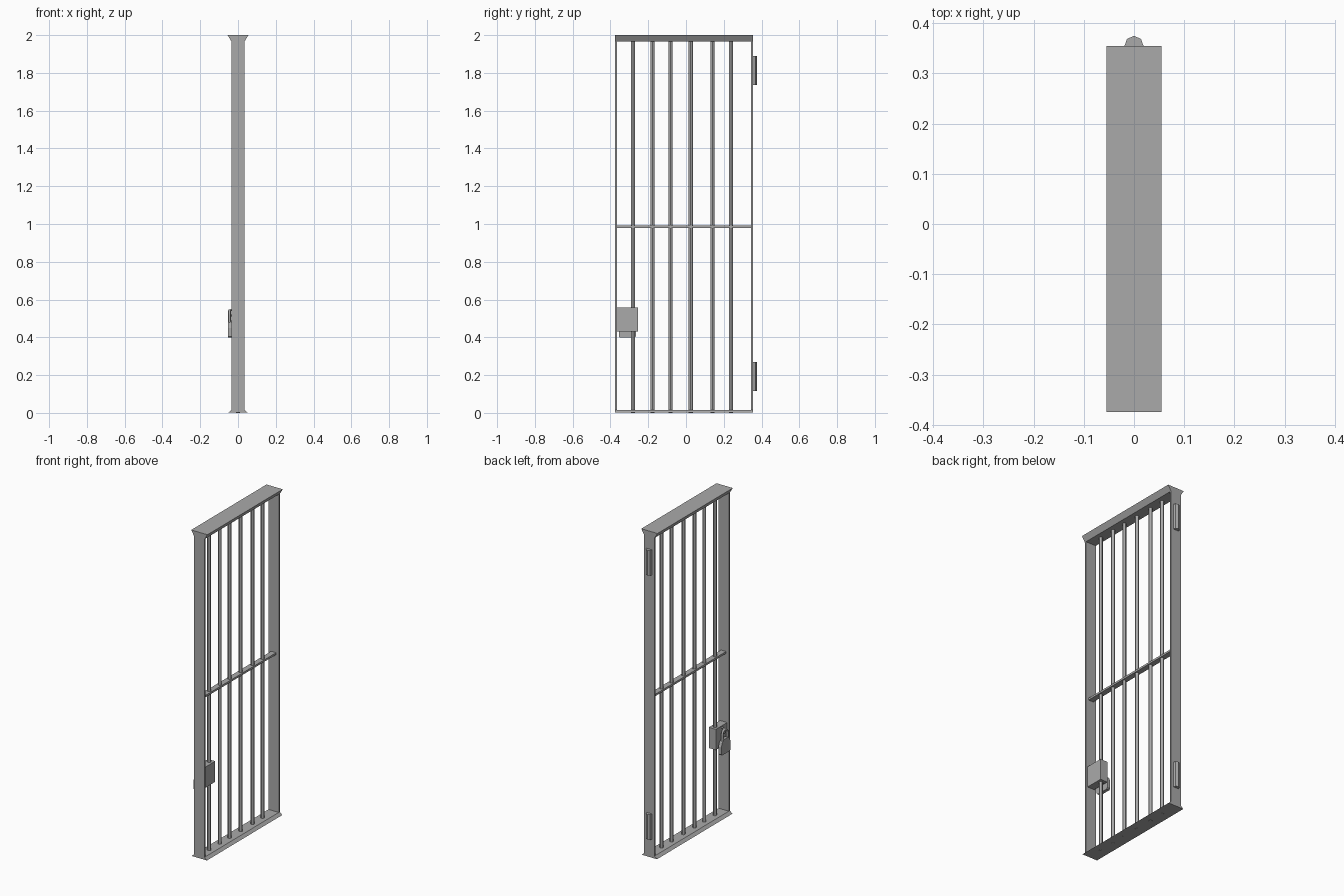
import bpy, math
from mathutils import Vector

cube = bpy.data.objects.get("Cube")
if cube:
    bpy.data.objects.remove(cube, do_unlink=True)

# One plain iron colour
iron = bpy.data.materials.new("iron_grey")
iron.use_nodes = True
iron.diffuse_color = (0.4, 0.4, 0.4, 1)
iron.node_tree.nodes["Principled BSDF"].inputs["Base Color"].default_value = iron.diffuse_color

AXES = {"x": lambda a, b, t: (t, a, b),
        "y": lambda a, b, t: (a, t, b),
        "z": lambda a, b, t: (a, b, t)}


def prism(name, profile, axis, start, end):
    """Extrude a flat profile along an axis."""
    n = len(profile)
    place = AXES[axis]
    verts = [place(a, b, t) for t in (start, end) for a, b in profile]
    faces = [list(range(n))[::-1], list(range(n, 2 * n))]
    faces += [(i, (i + 1) % n, n + (i + 1) % n, n + i) for i in range(n)]
    mesh = bpy.data.meshes.new(name)
    mesh.from_pydata(verts, [], faces)
    mesh.materials.append(iron)
    obj = bpy.data.objects.new(name, mesh)
    bpy.context.collection.objects.link(obj)
    bpy.context.view_layer.objects.active = obj
    bpy.ops.object.select_all(action='DESELECT')
    obj.select_set(True)
    bpy.ops.object.mode_set(mode='EDIT')
    bpy.ops.mesh.select_all(action='SELECT')
    bpy.ops.mesh.normals_make_consistent(inside=False)
    bpy.ops.object.mode_set(mode='OBJECT')
    return obj


def box(name, x0, x1, y0, y1, z0, z1):
    return prism(name, [(x0, y0), (x1, y0), (x1, y1), (x0, y1)], "z", z0, z1)


def rod(name, points, radius):
    """Round rod bent along a path."""
    curve = bpy.data.curves.new(name, 'CURVE')
    curve.dimensions = '3D'
    curve.bevel_depth = radius
    curve.bevel_resolution = 2
    curve.use_fill_caps = True
    line = curve.splines.new('POLY')
    line.points.add(len(points) - 1)
    for p, co in zip(line.points, points):
        p.co = (*co, 1)
    curve.materials.append(iron)
    obj = bpy.data.objects.new(name, curve)
    bpy.context.collection.objects.link(obj)
    return obj


FRONT, BACK = -0.375, 0.355
HALF = 0.035

# Frame: flared top and bottom rails, flat side posts
prism("top_rail", [(-HALF, 1.967), (HALF, 1.967), (0.055, 2), (-0.055, 2)], "y", FRONT, BACK)
prism("bottom_rail", [(-0.052, 0.001), (0.052, 0.001), (HALF, 0.016), (-HALF, 0.016)],
      "y", FRONT, BACK)
box("front_post", -HALF, HALF, FRONT, FRONT + 0.01, 0.01, 1.98)
box("back_post", -HALF, HALF, BACK - 0.01, BACK, 0.01, 1.98)

# Cross rail halfway up
box("cross_rail", -0.017, 0.017, FRONT + 0.005, BACK - 0.005, 0.979, 0.991)

# Upright bars
for i, y in enumerate((-0.28, -0.177, -0.082, 0.025, 0.14, 0.238)):
    bpy.ops.mesh.primitive_cylinder_add(vertices=12, radius=0.011, depth=1.975,
                                        location=(0, y, 0.9875))
    bar = bpy.context.object
    bar.name = f"bar_{i + 1}"
    bar.data.materials.append(iron)
    bpy.ops.object.shade_smooth_by_angle()

# Hinges on the back post
hinge = [(-0.02, 0.352), (0.02, 0.352), (0.014, 0.369), (0, 0.375), (-0.014, 0.369)]
for name, z in (("lower_hinge", 0.115), ("upper_hinge", 1.735)):
    prism(name, hinge, "z", z, z + 0.155)

# Lock case beside the front post
box("lock_case", -0.024, 0.024, -0.367, -0.255, 0.43, 0.557)

# Padlock hanging on the left-hand face of the case
MID = -0.311
half_body = [(0.045, 0.405), (0.045, 0.45), (0.036, 0.475), (0.02, 0.488)]
body = [(MID + y, z) for y, z in half_body]
body += [(MID - y, z) for y, z in reversed(half_body)]
body += [(MID - 0.038, 0.398), (MID + 0.038, 0.398)]
prism("padlock_body", body, "x", -0.054, -0.034)

arc = [math.pi * i / 10 for i in range(11)]
shackle = [(-0.045, MID + 0.024, 0.475)]
shackle += [(-0.045, MID + 0.024 * math.cos(a), 0.518 + 0.024 * math.sin(a)) for a in arc]
shackle += [(-0.045, MID - 0.024, 0.475)]
rod("padlock_shackle", shackle, 0.007)

# Staple that the shackle passes through
rod("lock_staple", [(-0.022 - 0.026 * math.sin(a), MID, 0.53 + 0.018 * math.cos(a))
                    for a in arc], 0.005)
